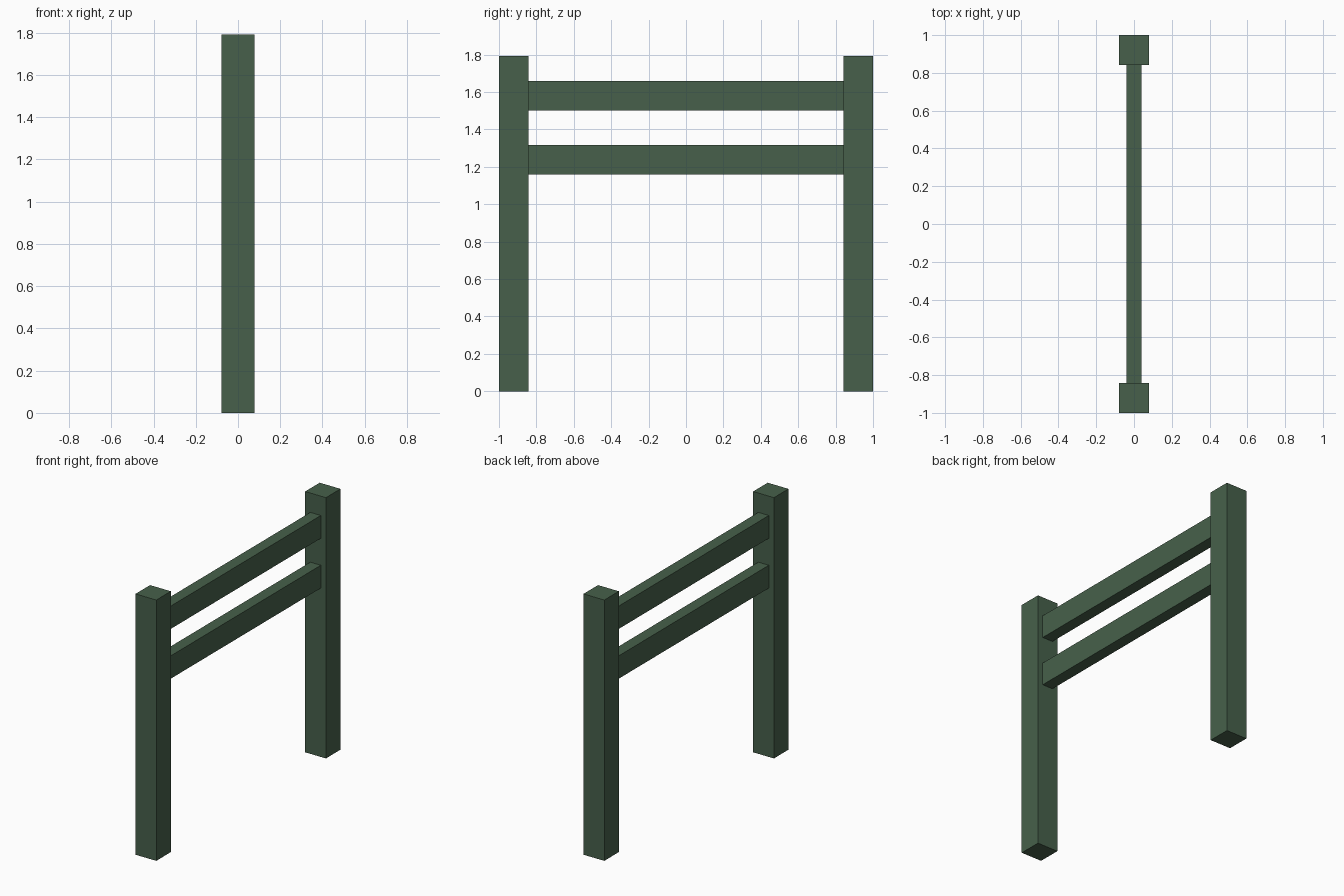
import bpy

if "Cube" in bpy.data.objects:
    bpy.data.objects.remove(bpy.data.objects["Cube"])

green = bpy.data.materials.new("dark_green")
green.diffuse_color = (0.063, 0.118, 0.07, 1)
green.use_nodes = True
green.node_tree.nodes["Principled BSDF"].inputs["Base Color"].default_value = green.diffuse_color


def box(name, lo, hi):
    """Axis-aligned box between two corners."""
    bpy.ops.mesh.primitive_cube_add(size=1, location=[(a + b) / 2 for a, b in zip(lo, hi)])
    ob = bpy.context.object
    ob.name = name
    ob.scale = [b - a for a, b in zip(lo, hi)]
    bpy.ops.object.transform_apply(location=False, rotation=False, scale=True)
    ob.data.materials.append(green)


HALF_POST, INNER, HEIGHT = 0.079, 0.842, 1.792

# Two square posts
box("front_post", (-HALF_POST, -1, 0), (HALF_POST, -INNER, HEIGHT))
box("back_post", (-HALF_POST, INNER, 0), (HALF_POST, 1, HEIGHT))

# Two thinner rails between the posts
for name, z in (("lower_rail", 1.16), ("upper_rail", 1.502)):
    box(name, (-0.04, -INNER, z), (0.04, INNER, z + 0.157))
